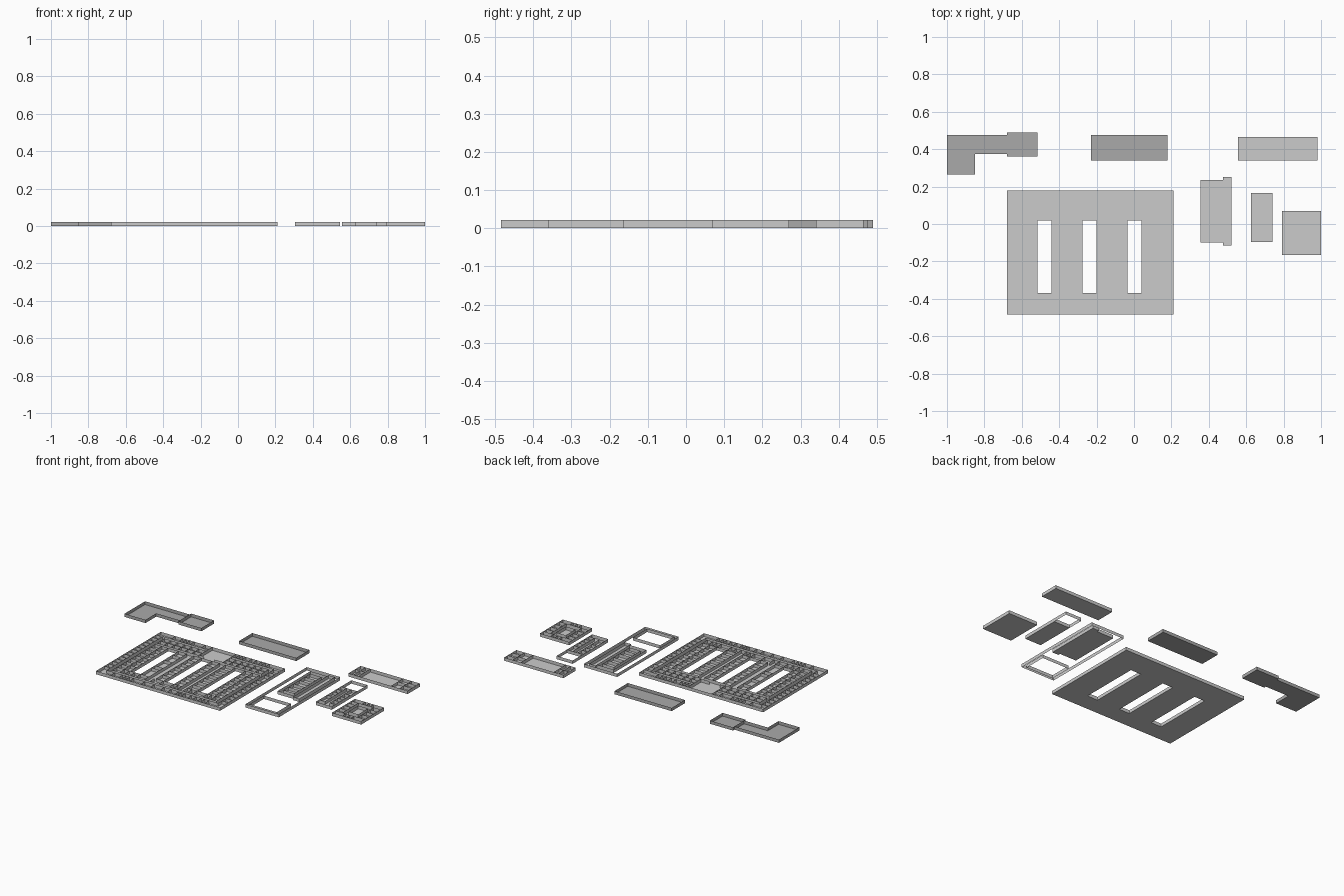
import bpy

H = 0.021  # wall height

dark = bpy.data.materials.new("dark_grey")
dark.diffuse_color = (0.4, 0.4, 0.4, 1)


def make(name, verts, faces, mat=None):
    me = bpy.data.meshes.new(name)
    me.from_pydata(verts, [], faces)
    ob = bpy.data.objects.new(name, me)
    bpy.context.collection.objects.link(ob)
    if mat:
        me.materials.append(mat)
    return ob


def floor(name, rects, mat=None):
    v, f = [], []
    for x0, x1, y0, y1 in rects:
        n = len(v)
        v += [(x0, y0, 0), (x1, y0, 0), (x1, y1, 0), (x0, y1, 0)]
        f.append((n, n + 1, n + 2, n + 3))
    return make(name, v, f, mat)


def walls(name, segs, mat=None):
    v, f = [], []
    for a, b, c, d in segs:
        n = len(v)
        v += [(a, b, 0), (c, d, 0), (c, d, H), (a, b, H)]
        f.append((n, n + 1, n + 2, n + 3))
    return make(name, v, f, mat)


def path(pts):
    return [(*p, *q) for p, q in zip(pts, pts[1:] + pts[:1])]


def box(x0, x1, y0, y1):
    return path([(x0, y0), (x1, y0), (x1, y1), (x0, y1)])


def across(x0, x1, ys):
    return [(x0, y, x1, y) for y in ys]


def along(y0, y1, xs):
    return [(x, y0, x, y1) for x in xs]


def spread(a, b, n):
    return [a + (b - a) * i / n for i in range(n + 1)]


# main block: four wings joined by two bands, three courtyards
X0, X1, Y0, Y1 = -0.68, 0.21, -0.485, 0.18
C0, C1 = -0.37, 0.02
courts = [(-0.515, -0.44), (-0.275, -0.20), (-0.035, 0.04)]
edges = [X0] + [x for c in courts for x in c] + [X1]
floor("main_floor", [(X0, X1, C1, Y1), (X0, X1, Y0, C0)] +
      [(edges[i], edges[i + 1], C0, C1) for i in range(0, 8, 2)])
shell = box(X0, X1, Y0, Y1)
for a, b in courts:
    shell += box(a, b, C0, C1)
walls("main_outer_walls", shell)

# main block: perimeter rooms and ring corridor
ticks_l = [-0.575, -0.52, -0.495, -0.47, -0.44, -0.36]
ticks_r = [-0.115, -0.095, -0.07, -0.025, 0.01, 0.045, 0.07, 0.10]
rows = along(0.135, Y1, ticks_l + [-0.31, -0.14] + ticks_r)
rows += along(Y0, -0.44, ticks_l + [-0.29, -0.22, -0.17] + ticks_r)
rows += across(X0, -0.635, spread(-0.40, 0.13, 13))
rows += across(0.165, X1, [-0.40, -0.36, -0.32, -0.28, -0.245, -0.20, -0.155, -0.11,
                           -0.085, -0.045, 0.035, 0.08, 0.13])
rows += along(-0.44, 0.135, [-0.635, 0.165])
rows += across(-0.635, 0.165, [-0.44]) + across(-0.635, -0.31, [0.135]) + across(-0.14, 0.165, [0.135])
walls("main_perimeter_rooms", rows)

# main block: rooms inside the wings, on both sides of each corridor
inner = []
for x0, x1, ys in [(-0.61, -0.56, spread(C0, C1, 8)),
                   (-0.56, -0.515, spread(C0, C1, 6)),
                   (-0.44, -0.38, [C0, -0.26, -0.225, -0.13, -0.045, C1]),
                   (-0.33, -0.275, spread(C0, C1, 6)),
                   (-0.20, -0.145, spread(C0, C1, 6)),
                   (-0.105, -0.035, spread(C0, C1, 7)),
                   (0.04, 0.09, spread(C0, C1, 7)),
                   (0.09, 0.14, spread(C0, C1, 6))]:
    inner += across(x0, x1, ys) + along(C0, C1, [x0, x1])
walls("main_wing_rooms", inner)

# main block: rooms in the two cross bands and the entrance hall
band = across(-0.61, 0.14, [-0.42])
band += along(-0.42, C0, [-0.61, -0.555, -0.52, -0.48, -0.44, -0.38, -0.34, -0.275, -0.20,
                          -0.17, -0.145, -0.105, -0.07, -0.035, 0.04, 0.07, 0.10, 0.14])
for a, b, n in [(-0.61, -0.31, 6), (-0.14, 0.14, 6)]:
    band += across(a, b, [0.115, 0.075, 0.04])
    band += along(0.04, 0.115, spread(a, b, n))
band += across(-0.31, -0.275, [0.045]) + across(-0.20, -0.14, [0.045])
band += along(0.045, 0.135, [-0.31, -0.14])
walls("main_band_rooms", band)

# dark annexes behind
floor("corner_annex_floor", [(-1, -0.68, 0.375, 0.475), (-1, -0.85, 0.265, 0.375),
                             (-0.68, -0.515, 0.36, 0.49)], dark)
walls("corner_annex_walls", path([(-1, 0.265), (-0.85, 0.265), (-0.85, 0.375), (-0.68, 0.375),
                                  (-0.68, 0.475), (-1, 0.475)]) +
      box(-0.68, -0.515, 0.36, 0.49), dark)
floor("long_annex_floor", [(-0.23, 0.18, 0.34, 0.475)], dark)
walls("long_annex_walls", box(-0.23, 0.18, 0.34, 0.475), dark)

# hall at the back right, rooms at both ends
floor("hall_floor", [(0.555, 0.98, 0.34, 0.465)])
walls("hall_walls", box(0.555, 0.98, 0.34, 0.465) +
      along(0.34, 0.465, [0.59, 0.625, 0.86, 0.92]) +
      across(0.555, 0.625, [0.41]) + across(0.86, 0.92, [0.41]) + across(0.92, 0.98, [0.385, 0.43]))

# enclosed building: rooms inside a boundary wall, open yard in front
floor("enclosed_floor", [(0.355, 0.475, -0.10, 0.235), (0.475, 0.52, -0.115, 0.25)])
walls("enclosed_boundary", box(0.305, 0.545, -0.36, 0.27) + box(0.325, 0.52, -0.345, -0.20))
walls("enclosed_rooms", box(0.355, 0.475, -0.10, 0.235) + box(0.475, 0.52, -0.115, 0.25) +
      along(-0.07, 0.205, [0.375, 0.455]) +
      across(0.375, 0.455, [-0.07, -0.02, 0.035, 0.095, 0.15, 0.205]))

# narrow building with an unfloored yard behind
floor("narrow_floor", [(0.625, 0.74, -0.095, 0.165)])
walls("narrow_walls", box(0.625, 0.74, -0.095, 0.27) +
      across(0.625, 0.74, [0.165]) + along(-0.06, 0.165, [0.665, 0.70]) +
      across(0.625, 0.665, [-0.06, 0.02, 0.08, 0.12]) +
      across(0.70, 0.74, [-0.06, -0.015, 0.02, 0.05, 0.095]))

# square building: room ring around a central room
floor("square_floor", [(0.79, 1.0, -0.165, 0.07)])
walls("square_walls", box(0.79, 1.0, -0.165, 0.07) + box(0.84, 0.95, -0.13, 0.035) +
      box(0.86, 0.93, -0.095, 0.005) +
      across(0.79, 0.84, [-0.13, -0.085, -0.04, 0.0, 0.035]) +
      across(0.95, 1.0, [-0.13, -0.085, -0.04, 0.0, 0.035]) +
      along(0.035, 0.07, [0.865, 0.895, 0.925]) + along(-0.165, -0.13, [0.865, 0.895, 0.925]))
